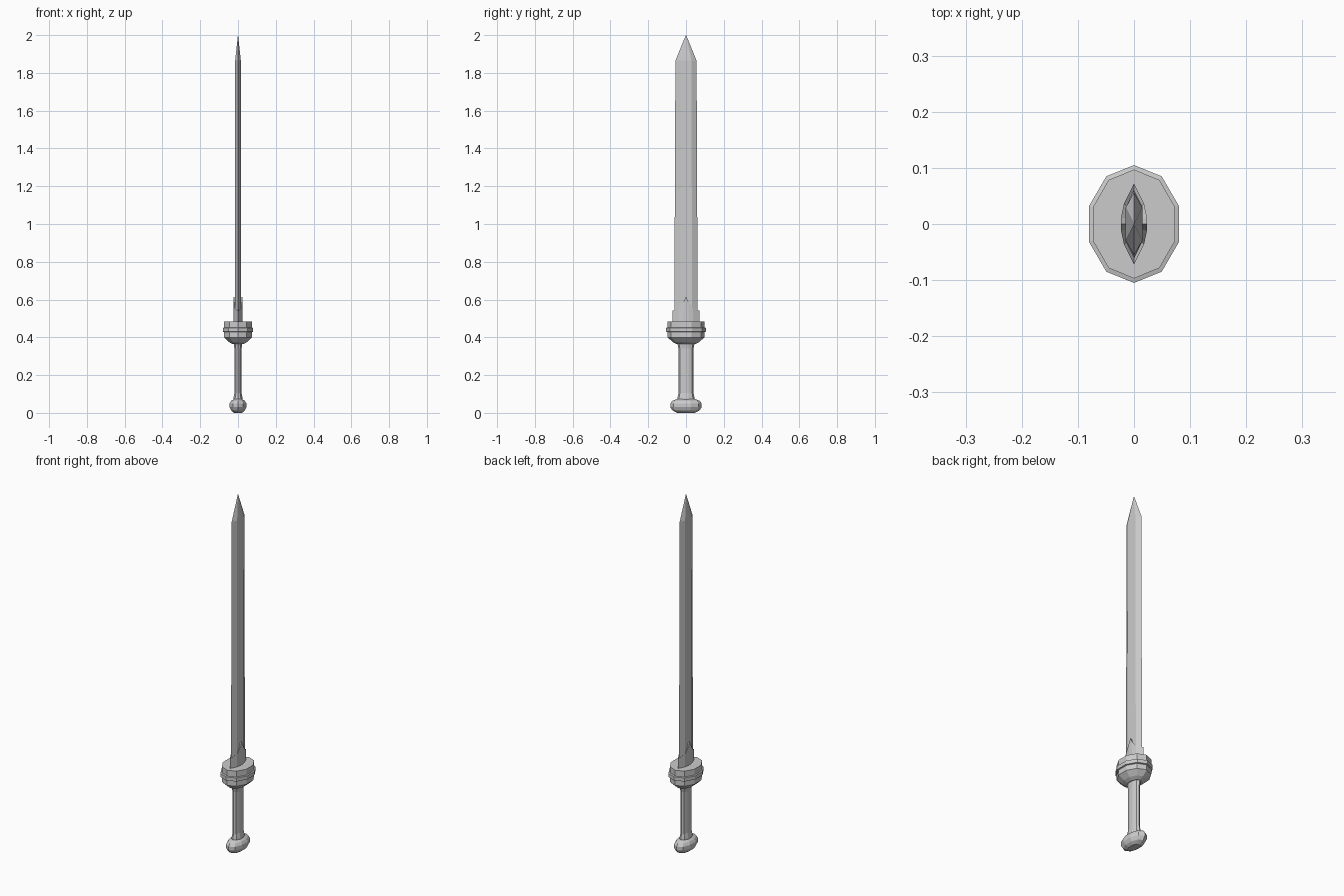
import bpy, math

if "Cube" in bpy.data.objects:
    bpy.data.objects.remove(bpy.data.objects["Cube"])


def loft(name, rings):
    """Skin a list of equal-length point rings and cap both ends."""
    n = len(rings[0])
    verts = [p for ring in rings for p in ring]
    faces = []
    for k in range(len(rings) - 1):
        a, b = k * n, (k + 1) * n
        for i in range(n):
            j = (i + 1) % n
            faces.append((a + i, a + j, b + j, b + i))
    faces.append(tuple(reversed(range(n))))
    faces.append(tuple(range(len(verts) - n, len(verts))))
    mesh = bpy.data.meshes.new(name)
    mesh.from_pydata(verts, [], faces)
    mesh.validate()
    obj = bpy.data.objects.new(name, mesh)
    bpy.context.collection.objects.link(obj)
    return obj


def ellipse(rx, ry, z, n=10):
    ring = []
    for i in range(n):
        a = math.pi / 2 + math.tau * i / n
        ring.append((rx * math.cos(a), ry * math.sin(a), z))
    return ring


def turned(name, profile):
    return loft(name, [ellipse(rx, ry, z) for rx, ry, z in profile])


# Pommel: flattened oval knob
turned("pommel", [(0.022, 0.045, 0.0), (0.038, 0.071, 0.012), (0.047, 0.083, 0.03),
                  (0.047, 0.083, 0.05), (0.038, 0.073, 0.064), (0.022, 0.045, 0.074)])

# Grip: oval shaft flaring at both ends
turned("grip", [(0.026, 0.046, 0.06), (0.025, 0.045, 0.08), (0.02, 0.04, 0.105),
                (0.02, 0.04, 0.34), (0.025, 0.046, 0.372)])

# Guard: tapered underside, drum with a raised band
turned("guard", [(0.032, 0.05, 0.365), (0.05, 0.07, 0.375), (0.077, 0.097, 0.4),
                 (0.077, 0.097, 0.428), (0.084, 0.105, 0.43), (0.084, 0.105, 0.45),
                 (0.077, 0.097, 0.452), (0.077, 0.097, 0.485)])

# Blade: six-sided section ending in a point
def blade_ring(hx, hy, fy, z):
    return [(0, hy, z), (-hx, fy, z), (-hx, -fy, z), (0, -hy, z), (hx, -fy, z), (hx, fy, z)]


loft("blade", [blade_ring(0.015, 0.062, 0.032, 0.47), blade_ring(0.015, 0.056, 0.029, 1.865),
               blade_ring(0.0004, 0.0008, 0.0004, 2.0)])

# Collar: sleeve around the blade root, rising to a peak on each flat
outline = [(0, 0.072, 0.54), (-0.018, 0.036, 0.555), (-0.023, 0.012, 0.59), (-0.023, 0, 0.615)]
outline += [(x, -y, z) for x, y, z in outline[-2::-1]]
outline += [(-x, y, z) for x, y, z in outline[-2:0:-1]]
bottom = [(x, y, 0.475) for x, y, z in outline]
lip = [(x * 0.6, y * 0.8, z - 0.005) for x, y, z in outline]
core = [(x * 0.3, y * 0.7, 0.5) for x, y, z in outline]
loft("blade_collar", [bottom, outline, lip, core])
